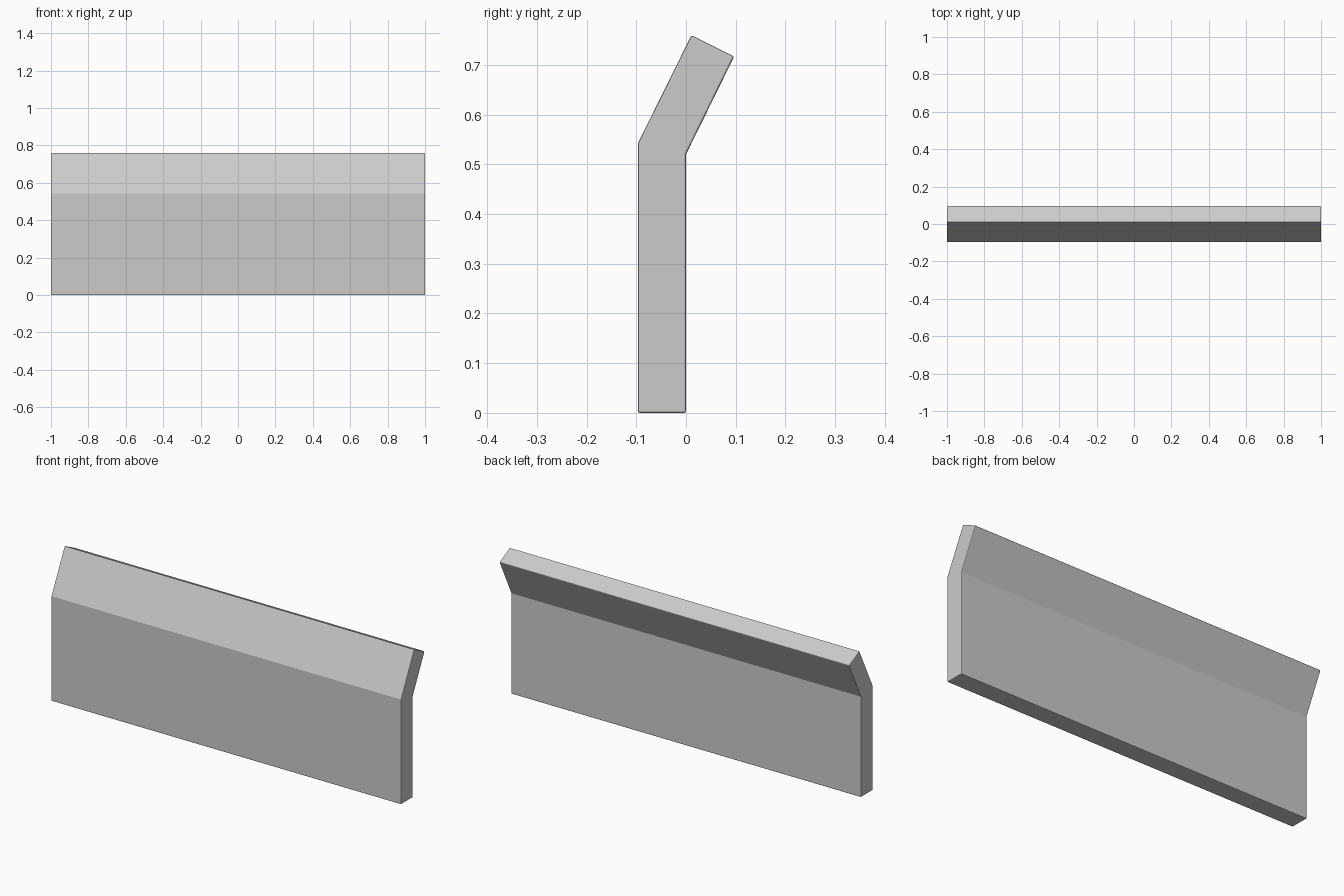
import bpy, bmesh

if "Cube" in bpy.data.objects:
    bpy.data.objects.remove(bpy.data.objects["Cube"])

# Side profile (y, z): upright slab whose top leans back
profile = [(-0.097, 0), (0, 0), (0, 0.52), (0.097, 0.717), (0.011, 0.76), (-0.097, 0.542)]

# Sweep the profile along the full width
bm = bmesh.new()
face = bm.faces.new([bm.verts.new((-1, y, z)) for y, z in profile])
swept = bmesh.ops.extrude_face_region(bm, geom=[face])
verts = [v for v in swept["geom"] if isinstance(v, bmesh.types.BMVert)]
bmesh.ops.translate(bm, verts=verts, vec=(2, 0, 0))
bmesh.ops.recalc_face_normals(bm, faces=bm.faces)

mesh = bpy.data.meshes.new("bent_panel")
bm.to_mesh(mesh)
bm.free()
panel = bpy.data.objects.new("bent_panel", mesh)
bpy.context.collection.objects.link(panel)

# Tiny edge chamfer; the angle limit keeps the shallow bend crisp
bevel = panel.modifiers.new("edge_chamfer", "BEVEL")
bevel.width = 0.004
bevel.segments = 2
bevel.limit_method = "ANGLE"
bevel.angle_limit = 0.7
